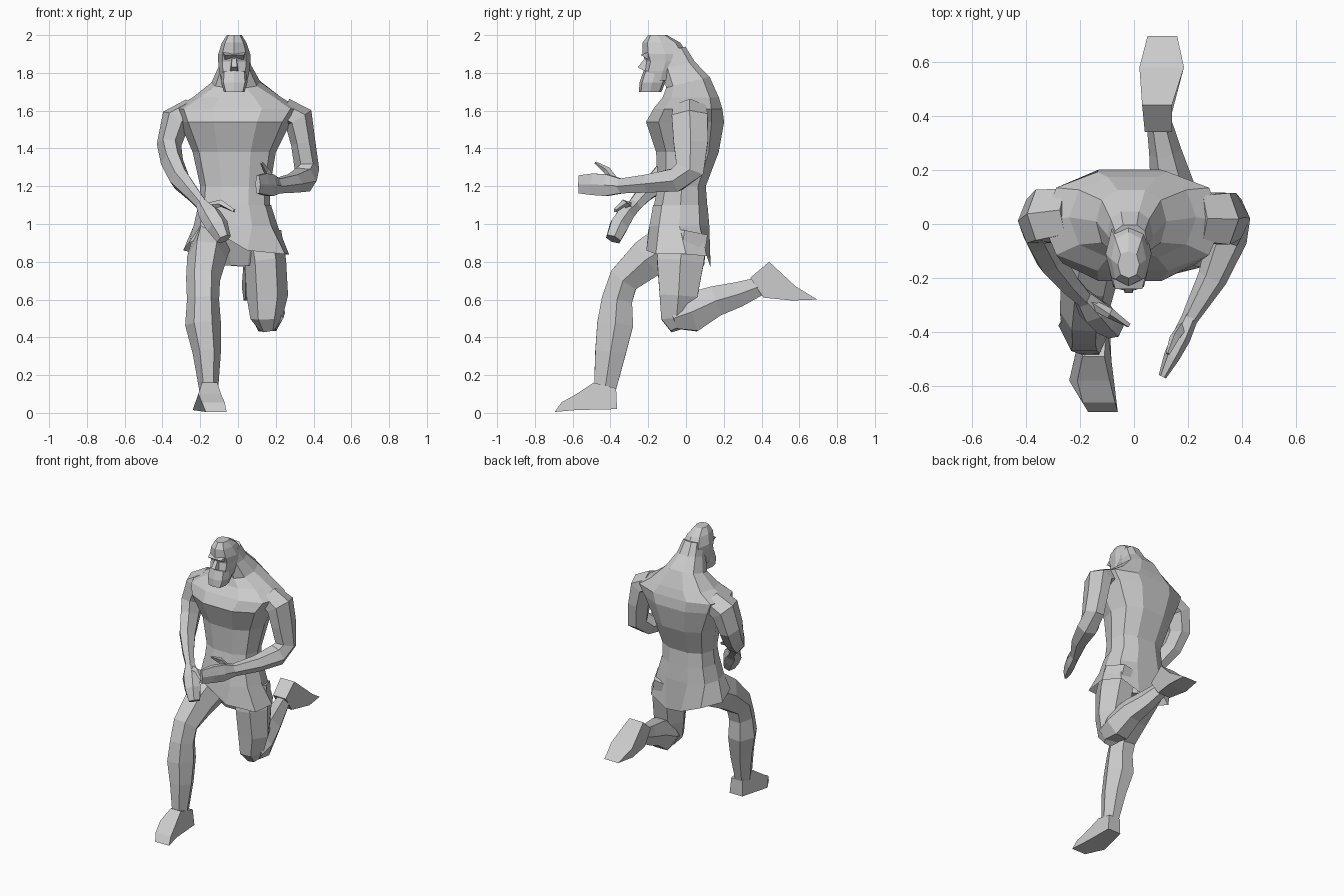
import bpy, math
from mathutils import Vector


def mesh(name, verts, faces):
    me = bpy.data.meshes.new(name)
    me.from_pydata([tuple(v) for v in verts], [], faces)
    ob = bpy.data.objects.new(name, me)
    bpy.context.collection.objects.link(ob)
    bpy.context.view_layer.objects.active = ob
    bpy.ops.object.mode_set(mode='EDIT')
    bpy.ops.mesh.select_all(action='SELECT')
    bpy.ops.mesh.normals_make_consistent(inside=False)
    bpy.ops.object.mode_set(mode='OBJECT')
    return ob


def skin(name, rings, caps=True):
    n = len(rings[0])
    verts = [v for r in rings for v in r]
    faces = [(a * n + i, a * n + (i + 1) % n, (a + 1) * n + (i + 1) % n, (a + 1) * n + i)
             for a in range(len(rings) - 1) for i in range(n)]
    if caps:
        faces += [tuple(range(n)), tuple(range(len(verts) - n, len(verts)))]
    return mesh(name, verts, faces)


def level_ring(z, xl, xr, yf, yb, n=10, tilt=0, power=0.8):
    """Horizontal rounded section between the given limits; tilt drops its front."""
    out = []
    for i in range(n):
        a = math.tau * i / n
        c, s = [math.copysign(abs(f) ** power, f) for f in (math.cos(a), math.sin(a))]
        out.append(Vector(((xl + xr) / 2 + c * (xr - xl) / 2,
                           (yf + yb) / 2 + s * (yb - yf) / 2, z + tilt * s)))
    return out


def limb(name, stations, n=6):
    """Tube through (x, y, z, side radius, depth radius)."""
    pts = [Vector(s[:3]) for s in stations]
    rings = []
    for k, s in enumerate(stations):
        t = (pts[min(k + 1, len(pts) - 1)] - pts[max(k - 1, 0)]).normalized()
        u = (Vector((1, 0, 0)) - t * t.x).normalized()
        v = t.cross(u)
        rings.append([pts[k] + u * s[3] * math.cos(a) + v * s[4] * 1.1 * math.sin(a)
                      for a in [math.tau * i / n for i in range(n)]])
    return skin(name, rings)


def wedge(name, profile):
    """Side profile of (y, z, x left, x right)."""
    return skin(name, [[(p[2], p[0], p[1]) for p in profile],
                       [(p[3], p[0], p[1]) for p in profile]])


# torso, shoulders and sloping neck
skin("torso", [level_ring(*r) for r in [
    (0.78, -0.10, 0.12, -0.10, 0.10), (0.95, -0.20, 0.19, -0.17, 0.12),
    (1.08, -0.21, 0.17, -0.18, 0.12), (1.20, -0.20, 0.17, -0.155, 0.11),
    (1.38, -0.24, 0.20, -0.165, 0.18), (1.54, -0.31, 0.28, -0.22, 0.21),
    (1.61, -0.34, 0.33, -0.18, 0.20), (1.67, -0.24, 0.23, -0.13, 0.18)]]
    + [level_ring(z, xl, xr, yf, yb, tilt=t) for z, xl, xr, yf, yb, t in [
        (1.75, -0.14, 0.12, -0.11, 0.13, 0.03), (1.84, -0.10, 0.07, -0.13, 0.05, 0.02),
        (1.92, -0.08, 0.05, -0.15, 0.00, 0.02)]])

# flared tunic skirt with uneven hem
hem = [(.27, 0, .84), (.20, .11, .83), (.07, .13, .77), (-.05, .13, .78), (-.20, .12, .84),
       (-.29, 0, .86), (-.26, -.13, .90), (-.12, -.20, .96), (.05, -.21, .86), (.25, -.16, .84)]
skin("skirt", [level_ring(1.10, -0.21, 0.175, -0.18, 0.12),
               level_ring(0.99, -0.235, 0.21, -0.20, 0.13), hem], caps=False)

# head with jutting brow, nose and squared beard
skin("head", [level_ring(*r, n=8, tilt=0, power=0.85) for r in [
    (1.76, -0.09, 0.05, -0.21, -0.06), (1.81, -0.10, 0.06, -0.225, -0.02),
    (1.86, -0.105, 0.065, -0.215, 0.0), (1.90, -0.105, 0.065, -0.23, 0.01),
    (1.96, -0.085, 0.045, -0.23, -0.03), (2.00, -0.06, 0.02, -0.20, -0.10)]])
skin("beard", [level_ring(*r, n=8, power=0.6) for r in [
    (1.70, -0.075, 0.035, -0.25, -0.13), (1.75, -0.09, 0.05, -0.245, -0.11),
    (1.81, -0.085, 0.045, -0.225, -0.10)]])
wedge("nose", [(-0.20, 1.90, -0.03, -0.01), (-0.255, 1.83, -0.035, -0.005),
               (-0.20, 1.80, -0.045, 0.005)])
wedge("brow", [(-0.20, 1.91, -0.08, 0.04), (-0.24, 1.895, -0.07, 0.03),
               (-0.20, 1.87, -0.07, 0.03)])

# arms
limb("left_arm", [
    (.24, .02, 1.60, .07, .09), (.32, .02, 1.56, .08, .10), (.345, .025, 1.43, .065, .095),
    (.365, .02, 1.29, .065, .08), (.345, -.05, 1.235, .075, .065),
    (.29, -.20, 1.215, .055, .05), (.20, -.36, 1.20, .03, .04)])
limb("right_arm", [
    (-.24, .04, 1.60, .07, .09), (-.33, .03, 1.55, .08, .10), (-.365, .01, 1.42, .065, .09),
    (-.35, -.04, 1.33, .06, .08), (-.31, -.13, 1.24, .055, .065),
    (-.24, -.22, 1.16, .04, .045), (-.18, -.28, 1.09, .03, .035)])

# hands and thumbs
limb("left_hand", [(.21, -.34, 1.20, .03, .04), (.175, -.42, 1.205, .035, .06),
                   (.14, -.49, 1.21, .03, .06), (.105, -.565, 1.21, .015, .05)])
limb("left_thumb", [(.18, -.38, 1.23, .02, .02), (.15, -.42, 1.285, .018, .018),
                    (.125, -.48, 1.325, .008, .006)], 4)
limb("right_hand", [(-.19, -.27, 1.10, .035, .035), (-.15, -.32, 1.05, .06, .045),
                    (-.11, -.355, .99, .06, .05), (-.075, -.385, .92, .04, .04)])
limb("right_thumb", [(-.17, -.29, 1.09, .02, .02), (-.09, -.33, 1.11, .02, .018),
                     (-.02, -.375, 1.07, .01, .01)], 4)

# planted leg and foot
limb("right_leg", [
    (-.13, -.02, .93, .11, .13), (-.165, -.20, .82, .105, .11), (-.185, -.33, .705, .09, .085),
    (-.185, -.365, .60, .085, .085), (-.185, -.375, .47, .095, .10),
    (-.165, -.40, .32, .075, .085), (-.155, -.43, .12, .05, .06)])
wedge("right_foot", [
    (-.365, .02, -.19, -.09), (-.37, .13, -.19, -.10), (-.49, .16, -.19, -.11),
    (-.58, .10, -.21, -.09), (-.66, .055, -.19, -.07), (-.695, .005, -.17, -.06),
    (-.58, .015, -.24, -.08)])

# trailing leg, bent at the knee, and lifted foot
limb("left_thigh", [
    (.12, -.01, .95, .11, .13), (.145, -.03, .80, .11, .13), (.155, -.04, .62, .11, .105),
    (.15, -.05, .50, .085, .085), (.16, -.03, .45, .05, .055)])
limb("left_shin", [
    (.16, -.07, .50, .08, .06), (.155, .02, .53, .095, .11), (.14, .15, .59, .08, .085),
    (.115, .27, .625, .06, .07), (.09, .39, .67, .045, .05)])
wedge("left_foot", [
    (.34, .715, .04, .14), (.44, .80, .03, .14), (.58, .67, .02, .185),
    (.695, .60, .05, .16), (.56, .595, .03, .175), (.41, .61, .04, .14)])
